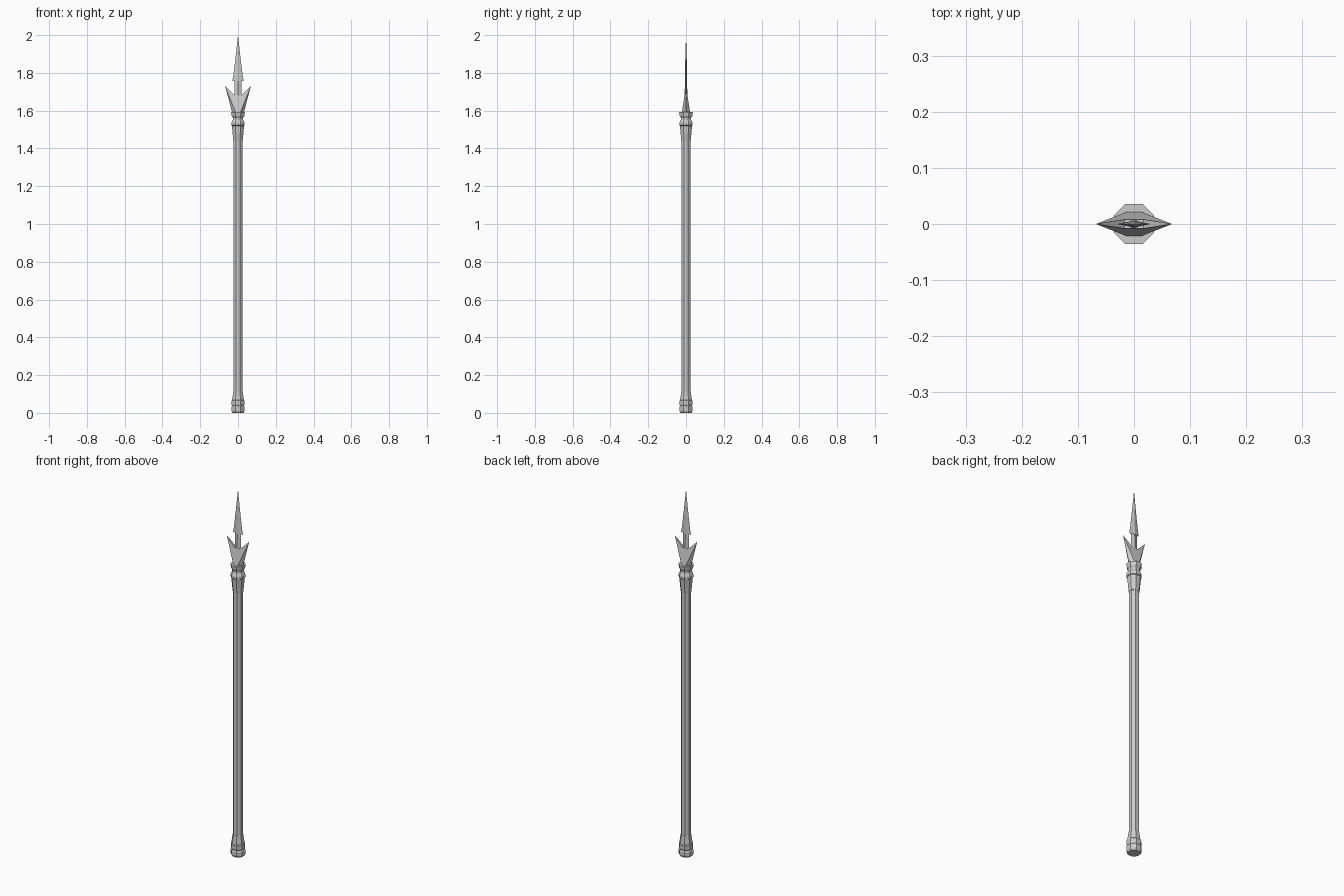
import bpy, bmesh, math

if "Cube" in bpy.data.objects:
    bpy.data.objects.remove(bpy.data.objects["Cube"])


def finish(name, bm):
    bmesh.ops.recalc_face_normals(bm, faces=bm.faces)
    me = bpy.data.meshes.new(name)
    bm.to_mesh(me)
    bm.free()
    ob = bpy.data.objects.new(name, me)
    bpy.context.collection.objects.link(ob)
    return ob


def loft(name, rows, sides=8, phase=math.pi / 8):
    """Stack of n-sided rings; rows are (z, x radius, y radius), zero radius = point."""
    bm = bmesh.new()
    rings = []
    for z, rx, ry in rows:
        if rx == 0:
            rings.append([bm.verts.new((0, 0, z))])
        else:
            angles = [phase + 2 * math.pi * i / sides for i in range(sides)]
            rings.append([bm.verts.new((rx * math.cos(a), ry * math.sin(a), z)) for a in angles])
    for lo, hi in zip(rings, rings[1:]):
        for i in range(sides):
            j = (i + 1) % sides
            if len(hi) == 1:
                bm.faces.new((lo[i], lo[j], hi[0]))
            else:
                bm.faces.new((lo[i], lo[j], hi[j], hi[i]))
    for ring in (rings[0], rings[-1]):
        if len(ring) > 1:
            bm.faces.new(ring)
    return finish(name, bm)


def turned(name, profile):
    """Octagonal part; profile is (z, distance to flat side)."""
    k = 1 / math.cos(math.pi / 8)
    return loft(name, [(z, r * k, r * k) for z, r in profile])


# Long shaft
turned("shaft", [(0.06, 0.024), (1.53, 0.024)])

# Butt cap with two rings
turned("butt_cap", [(0, 0.03), (0.01, 0.035), (0.03, 0.035), (0.037, 0.031),
                    (0.045, 0.034), (0.065, 0.034), (0.068, 0.031), (0.115, 0.025)])

# Flared sleeve and collar below the head
turned("collar", [(1.44, 0.025), (1.52, 0.032), (1.523, 0.035), (1.537, 0.035),
                  (1.552, 0.027), (1.562, 0.027), (1.572, 0.033), (1.592, 0.036)])

# Forked guard: one quarter, mirrored front/back and left/right
bm = bmesh.new()
base_mid, base_front, base_side, tip, crotch, crotch_mid, top_mid, top_side, base_c = [
    bm.verts.new(p) for p in (
        (0, -0.022, 1.59), (0.012, -0.022, 1.59), (0.031, 0, 1.59), (0.068, 0, 1.73),
        (0.017, -0.008, 1.68), (0, -0.008, 1.68), (0, 0, 1.68), (0.017, 0, 1.68), (0, 0, 1.59))]
for f in ((base_mid, base_front, crotch, crotch_mid), (base_front, base_side, tip),
          (base_front, tip, crotch), (crotch, tip, top_side),
          (crotch_mid, crotch, top_side, top_mid),
          (base_mid, base_c, base_side, base_front)):
    bm.faces.new(f)
guard = finish("forked_guard", bm)
mirror = guard.modifiers.new("Mirror", 'MIRROR')
mirror.use_axis = (True, True, False)

# Neck between guard and blade
loft("neck", [(1.67, 0.018, 0.008), (1.765, 0.018, 0.005)], 4, 0)

# Slim diamond-section blade
loft("blade", [(1.758, 0.03, 0.006), (1.785, 0.025, 0.006),
               (1.87, 0.0145, 0.004), (2.0, 0, 0)], 4, 0)
